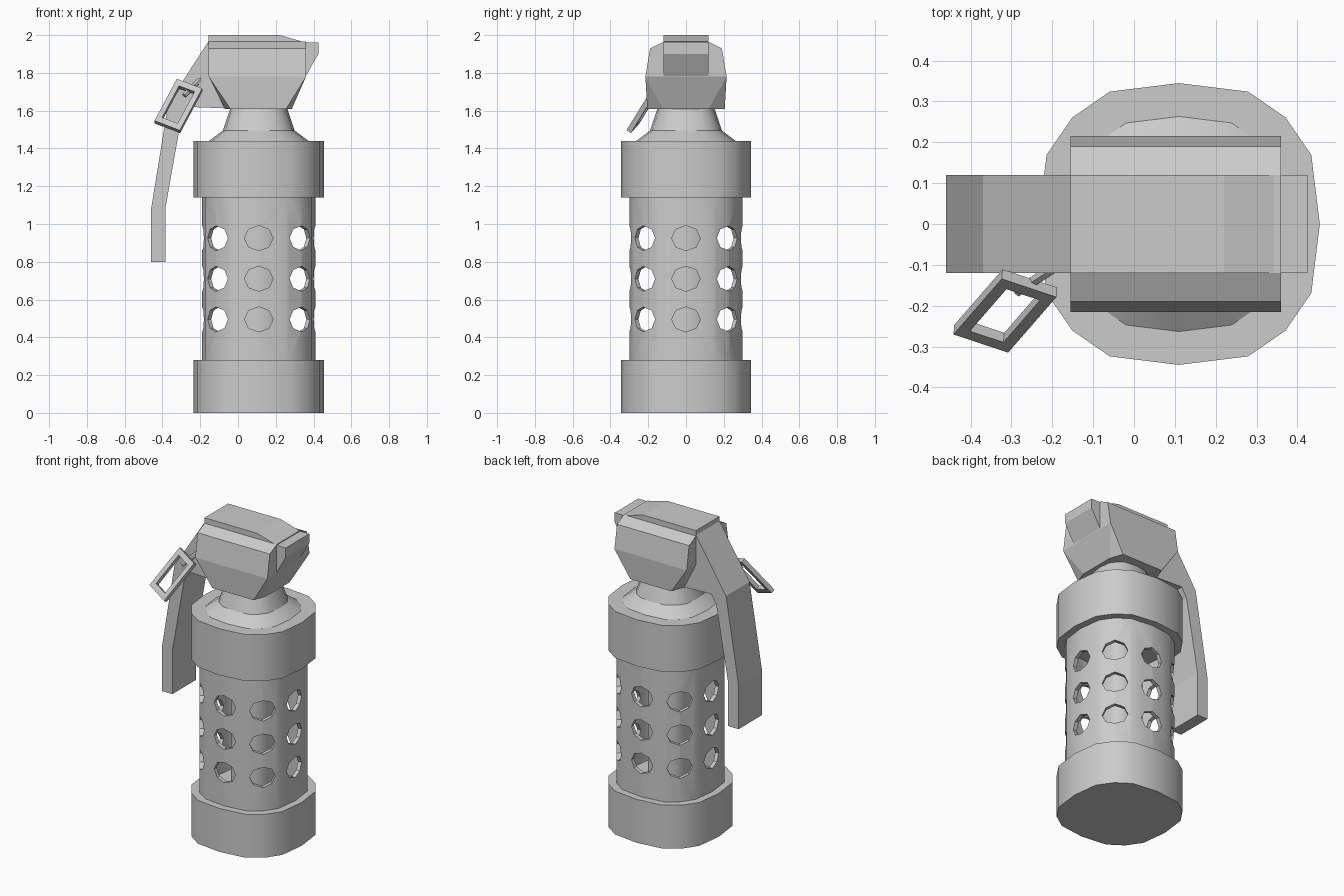
import bpy, bmesh, math
from mathutils import Vector, Matrix

if "Cube" in bpy.data.objects:
    bpy.data.objects.remove(bpy.data.objects["Cube"])

AX = 0.11  # x of the body axis


def finish(name, bm, smooth=False):
    bmesh.ops.recalc_face_normals(bm, faces=bm.faces)
    me = bpy.data.meshes.new(name)
    bm.to_mesh(me)
    bm.free()
    ob = bpy.data.objects.new(name, me)
    bpy.context.collection.objects.link(ob)
    if smooth:
        me.shade_smooth()
        me.set_sharp_from_angle(angle=math.radians(32))
    return ob


def section(r, z):
    # 16-sided section, slightly flattened at the four cardinal points
    pts = []
    for q in range(4):
        for a, k in ((0, 1.0), (27.6, 1.06), (45, 1.07), (62.4, 1.06)):
            t = math.radians(a + 90 * q)
            pts.append((AX + r * k * math.cos(t), r * k * math.sin(t), z))
    return pts


def lathe(name, profile, closed=False):
    bm = bmesh.new()
    rings = [[bm.verts.new(p) for p in section(r, z)] for r, z in profile]
    pairs = list(zip(rings, rings[1:]))
    if closed:
        pairs.append((rings[-1], rings[0]))
    else:
        bm.faces.new(rings[0])
        bm.faces.new(rings[-1])
    for a, b in pairs:
        for i in range(16):
            j = (i + 1) % 16
            bm.faces.new((a[i], a[j], b[j], b[i]))
    return finish(name, bm, True)


def extrude_y(name, profile, half):
    bm = bmesh.new()
    f = bm.faces.new([bm.verts.new((x, -half, z)) for x, z in profile])
    new = bmesh.ops.extrude_face_region(bm, geom=[f])["geom"]
    bmesh.ops.translate(bm, vec=(0, 2 * half, 0),
                        verts=[v for v in new if isinstance(v, bmesh.types.BMVert)])
    return finish(name, bm)


# Body: end caps, inner core and neck
lathe("bottom_cap", [(0.345, 0), (0.345, 0.28)])
lathe("top_cap", [(0.345, 1.14), (0.345, 1.44)])
lathe("inner_core", [(0.125, 0.27), (0.125, 1.15)])
lathe("neck", [(0.27, 1.435), (0.19, 1.495), (0.148, 1.62)])

# Perforated tube: eight holes around in three rows
tube = lathe("perforated_tube", [(0.30, 0.27), (0.30, 1.15), (0.275, 1.15), (0.275, 0.27)], True)
bm = bmesh.new()
for z in (0.495, 0.71, 0.925):
    for i in range(8):
        m = (Matrix.Translation((AX, 0, z)) @ Matrix.Rotation(i * math.pi / 4, 4, 'Z')
             @ Matrix.Translation((0.33, 0, 0)) @ Matrix.Rotation(math.pi / 2, 4, 'Y')
             @ Matrix.Diagonal((0.066, 0.076, 1, 1)))
        bmesh.ops.create_cone(bm, cap_ends=True, segments=8, radius1=1, radius2=1,
                              depth=0.2, matrix=m)
cutter = finish("hole_cutter", bm)
cutter.hide_render = True
mod = tube.modifiers.new("holes", 'BOOLEAN')
mod.operation = 'DIFFERENCE'
mod.solver = 'EXACT'
mod.object = cutter
dg = bpy.context.evaluated_depsgraph_get()
cut = bpy.data.meshes.new_from_object(tube.evaluated_get(dg))
tube.modifiers.clear()
tube.data = cut
cut.shade_smooth()
cut.set_sharp_from_angle(angle=math.radians(32))
bpy.data.objects.remove(cutter)

# Fuze head: faceted block, widest in the middle
bm = bmesh.new()
for s in (-1, 1):
    for x0, x1, y, z in ((-0.07, 0.285, 0.12, 1.61), (-0.04, 0.255, 0.205, 1.61),
                         (-0.155, 0.36, 0.215, 1.78), (-0.155, 0.36, 0.19, 1.93),
                         (-0.155, 0.36, 0.12, 1.965)):
        for x in (x0, x1):
            bm.verts.new((x, s * y, z))
bmesh.ops.convex_hull(bm, input=bm.verts)
finish("fuze_head", bm)
extrude_y("head_top_strip", [(-0.155, 2.0), (0.22, 2.0), (0.36, 1.96), (0.425, 1.96),
                             (0.425, 1.90), (0.265, 1.615), (-0.05, 1.615), (-0.155, 1.78)], 0.12)

# Safety lever with the web that joins it to the head
extrude_y("safety_lever", [(-0.155, 1.97), (-0.37, 1.635), (-0.46, 1.08), (-0.46, 0.80),
                           (-0.385, 0.80), (-0.385, 1.08), (-0.30, 1.56), (-0.265, 1.62),
                           (-0.06, 1.612), (-0.15, 1.78)], 0.12)

# Tilted rectangular pull ring
c = Vector((-0.315, -0.213, 1.625))
u = Vector((0.145, -0.048, -0.055)).normalized()
v = Vector((-0.12, -0.138, -0.225)).normalized()
n = u.cross(v).normalized()
bm = bmesh.new()
loops = []
for hu, hv, t in ((0.075, 0.143, -1), (0.075, 0.143, 1), (0.046, 0.108, 1), (0.046, 0.108, -1)):
    loops.append([bm.verts.new(c + u * hu * a + v * hv * b + n * 0.014 * t)
                  for a, b in ((-1, -1), (1, -1), (1, 1), (-1, 1))])
for k in range(4):
    a, b = loops[k], loops[(k + 1) % 4]
    for i in range(4):
        j = (i + 1) % 4
        bm.faces.new((a[i], a[j], b[j], b[i]))
finish("pull_ring", bm)

# Small pin between ring and head
p, q = Vector((-0.285, -0.165, 1.68)), Vector((-0.185, -0.10, 1.78))
bm = bmesh.new()
bmesh.ops.create_cone(bm, cap_ends=True, segments=6, radius1=0.014, radius2=0.014,
                      depth=(q - p).length,
                      matrix=Matrix.Translation((p + q) / 2) @ (q - p).to_track_quat('Z', 'Y').to_matrix().to_4x4())
finish("pin", bm)
